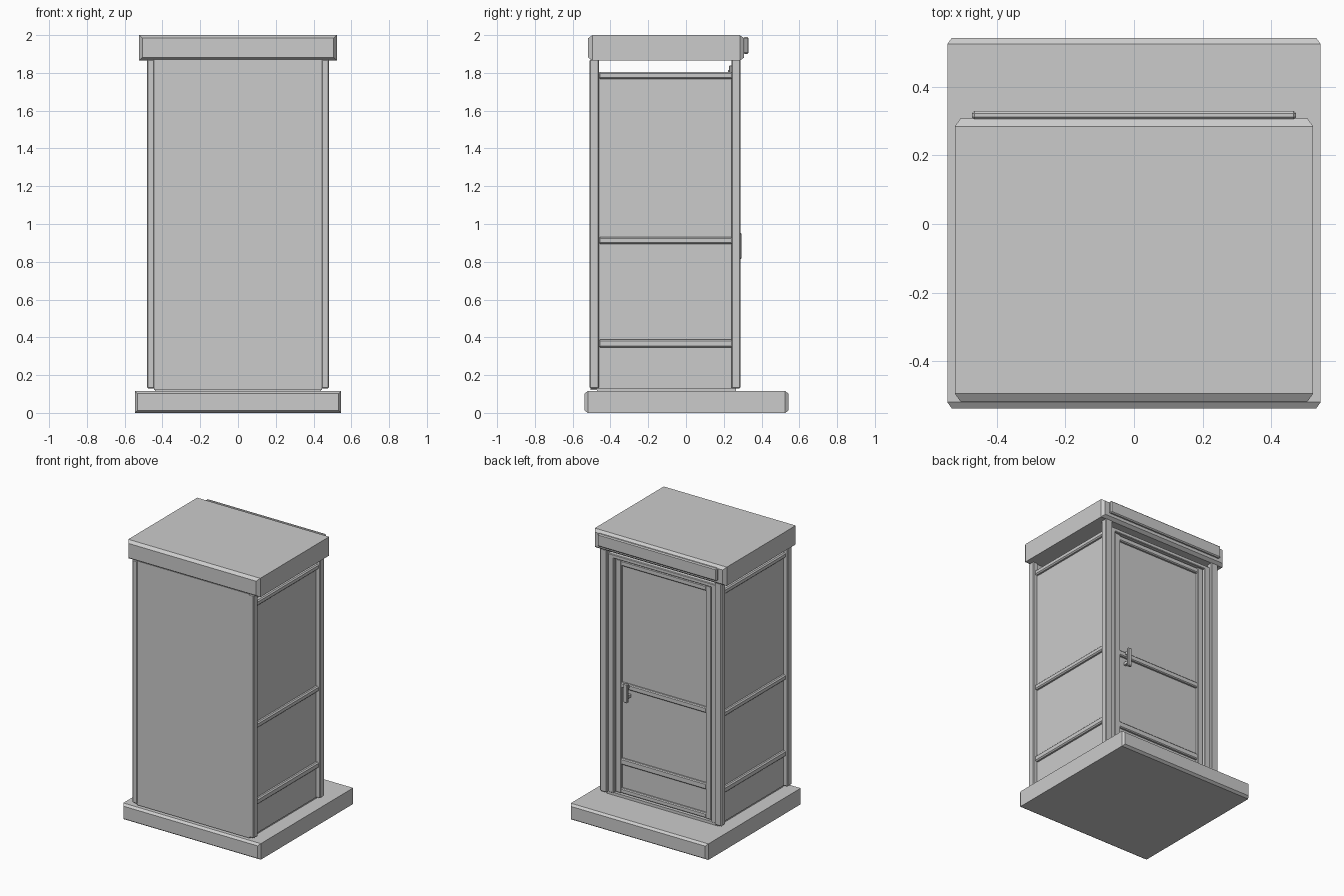
import bpy
import bmesh
from mathutils import Vector

old = bpy.data.objects.get("Cube")
if old:
    bpy.data.objects.remove(old, do_unlink=True)

# Single light grey paint
grey = bpy.data.materials.new("light_grey")
grey.use_nodes = True
colour = (0.6, 0.6, 0.6, 1)
grey.diffuse_color = colour
grey.node_tree.nodes["Principled BSDF"].inputs["Base Color"].default_value = colour


def box(name, x, y, z, bevel=0.0, taper=0.0):
    """Box from (min, max) ranges; taper adds a chamfered face front and back."""
    spans = (x, y, z)
    size = Vector([b - a for a, b in spans])
    mid = Vector([(a + b) / 2 for a, b in spans])
    bm = bmesh.new()
    bmesh.ops.create_cube(bm, size=1)
    for v in bm.verts:
        v.co = Vector([v.co[i] * size[i] for i in range(3)]) + mid
    bm.normal_update()
    if taper:
        ends = [f for f in bm.faces if abs(f.normal.y) > 0.9]
        bmesh.ops.inset_individual(bm, faces=ends, thickness=taper, depth=taper)
    if bevel:
        bmesh.ops.bevel(bm, geom=bm.edges[:], offset=bevel, segments=1,
                        affect='EDGES')
    bmesh.ops.recalc_face_normals(bm, faces=bm.faces)
    mesh = bpy.data.meshes.new(name)
    bm.to_mesh(mesh)
    bm.free()
    mesh.materials.append(grey)
    obj = bpy.data.objects.new(name, mesh)
    bpy.context.collection.objects.link(obj)
    return obj


def sided(name, x, y, z, bevel=0.0):
    """Matching pair of boxes on the left (+x) and right (-x)."""
    box("left_" + name, x, y, z, bevel)
    box("right_" + name, (-x[1], -x[0]), y, z, bevel)


# Base slab, floor and roof
box("base", (-0.545, 0.545), (-0.52, 0.525), (0, 0.115), taper=0.018)
box("floor", (-0.44, 0.44), (-0.47, 0.265), (0.11, 0.135))
box("roof", (-0.523, 0.523), (-0.495, 0.285), (1.865, 2.0), taper=0.023)
box("sign_plate", (-0.473, 0.473), (0.305, 0.33), (1.9, 1.99), bevel=0.007)

# Corner posts and front wall
sided("front_post", (0.443, 0.482), (-0.51, -0.46), (0.13, 1.87), 0.005)
sided("back_post", (0.428, 0.482), (0.24, 0.288), (0.13, 1.87), 0.005)
box("front_panel", (-0.446, 0.446), (-0.506, -0.47), (0.122, 1.87))

# Side walls with three rails each, open above the top rail
rails = {"lower": (0.345, 0.388), "middle": (0.893, 0.932), "top": (1.768, 1.806)}
sided("side_panel", (0.425, 0.45), (-0.47, 0.245), (0.13, 1.785))
for label, z in rails.items():
    sided(label + "_side_rail", (0.43, 0.47), (-0.462, 0.25), z, 0.008)

# Door frame
sided("door_jamb", (0.385, 0.432), (0.228, 0.268), (0.13, 1.84), 0.004)
box("door_lintel", (-0.432, 0.432), (0.228, 0.268), (1.812, 1.84), 0.004)

# Door with recessed panel, stiles and rails
box("door_panel", (-0.37, 0.37), (0.222, 0.238), (0.135, 1.815))
sided("door_stile", (0.335, 0.38), (0.225, 0.258), (0.14, 1.81), 0.004)
door_rails = dict(rails, bottom=(0.14, 0.175))
for label, z in door_rails.items():
    box(label + "_door_rail", (-0.34, 0.34), (0.225, 0.256), z, 0.006)

# Door handle on two mounts
box("handle", (0.262, 0.294), (0.272, 0.294), (0.815, 0.952), 0.005)
for i, z in enumerate((0.84, 0.912)):
    box("handle_mount_%d" % (i + 1), (0.268, 0.288), (0.23, 0.276), (z, z + 0.02))
